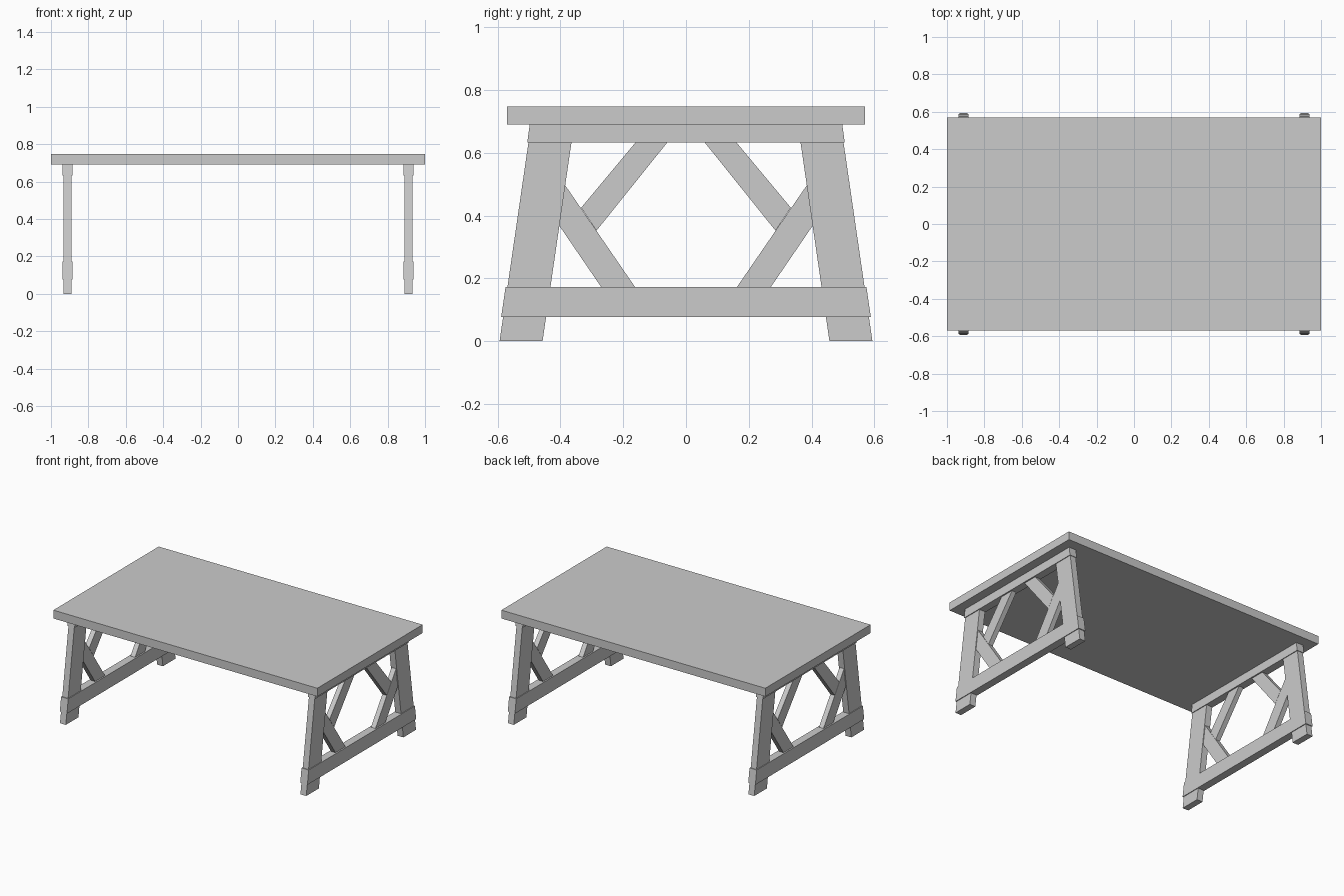
import bpy, bmesh

if "Cube" in bpy.data.objects:
    bpy.data.objects.remove(bpy.data.objects["Cube"])

X_END = 0.911  # centre of each trestle along x


def prism(name, profile, x0, x1):
    """Extrude a (y, z) outline from x0 to x1."""
    bm = bmesh.new()
    face = bm.faces.new([bm.verts.new((x0, y, z)) for y, z in profile])
    out = bmesh.ops.extrude_face_region(bm, geom=[face])
    moved = [g for g in out["geom"] if isinstance(g, bmesh.types.BMVert)]
    bmesh.ops.translate(bm, verts=moved, vec=(x1 - x0, 0, 0))
    bmesh.ops.recalc_face_normals(bm, faces=bm.faces)
    mesh = bpy.data.meshes.new(name)
    bm.to_mesh(mesh)
    bm.free()
    obj = bpy.data.objects.new(name, mesh)
    bpy.context.collection.objects.link(obj)
    return obj


def trestle_part(name, profile, half, mirror_y):
    """Part of the end frame, mirrored to both ends (and both sides)."""
    obj = prism(name, profile, X_END - half, X_END + half)
    mod = obj.modifiers.new("Mirror", 'MIRROR')
    mod.use_axis = (True, mirror_y, False)
    return obj


def rail_profile(bottom, top):
    """Symmetric trapezoid from two (half width, z) pairs."""
    (yb, zb), (yt, zt) = bottom, top
    return [(-yb, zb), (yb, zb), (yt, zt), (-yt, zt)]


# Table top
prism("table_top", rail_profile((0.57, 0.69), (0.57, 0.747)), -1, 1)

# Horizontal rails with slanted ends
trestle_part("top_rail", rail_profile((0.506, 0.632), (0.498, 0.69)), 0.027, False)
trestle_part("bottom_rail", rail_profile((0.589, 0.076), (0.575, 0.172)), 0.027, False)

# Splayed legs
trestle_part("legs", [(0.457, 0), (0.594, 0), (0.494, 0.688), (0.357, 0.688)],
             0.022, True)

# Lower braces run from bottom rail to leg, upper braces from top rail to them
trestle_part("lower_braces", [(0.154, 0.16), (0.262, 0.16), (0.404, 0.368),
                              (0.41, 0.42), (0.392, 0.507), (0.384, 0.495)], 0.017, True)
trestle_part("upper_braces", [(0.053, 0.641), (0.154, 0.641), (0.334, 0.425),
                              (0.285, 0.352)], 0.017, True)
